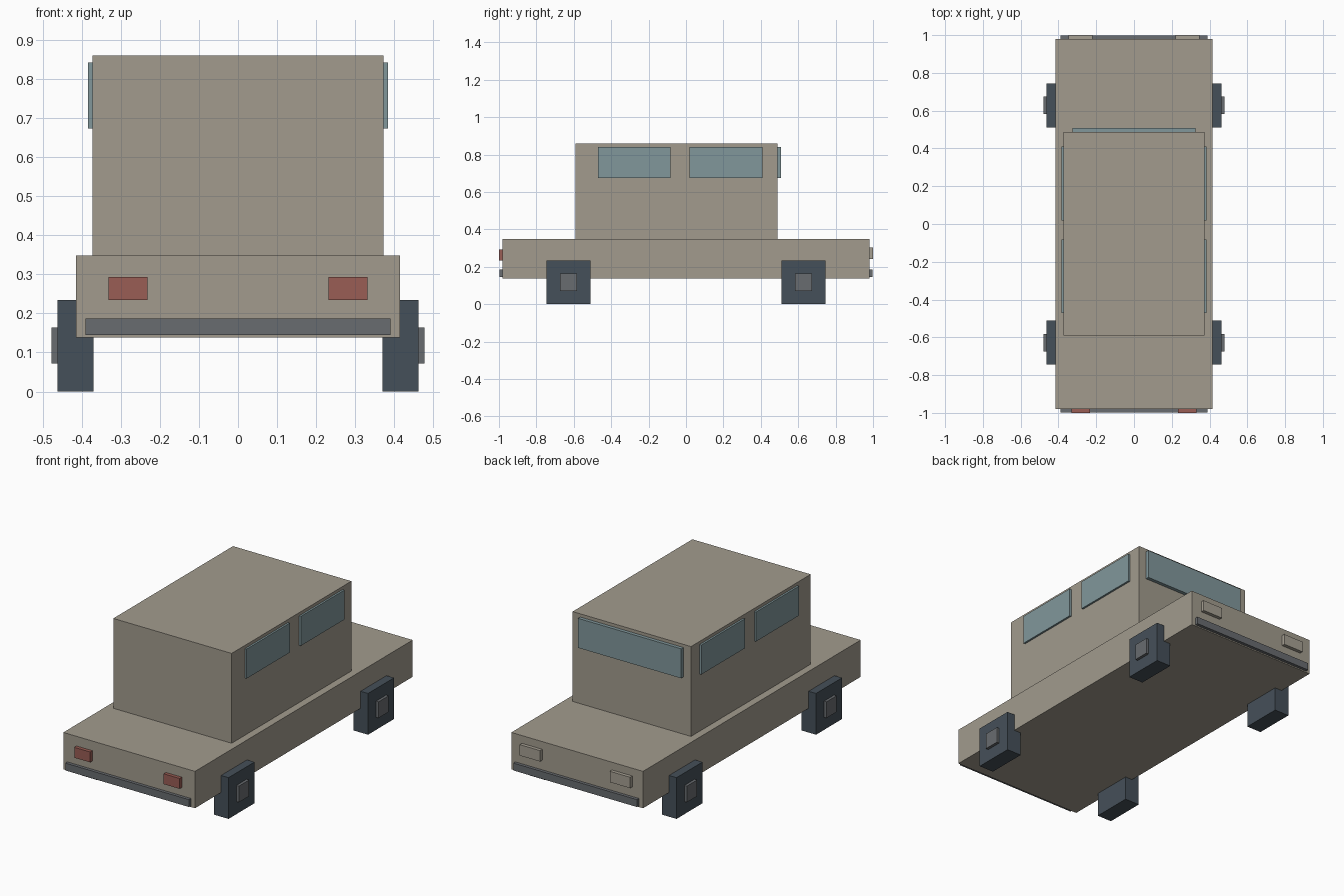
import bpy

if "Cube" in bpy.data.objects:
    bpy.data.objects.remove(bpy.data.objects["Cube"])


def material(name, rgb):
    m = bpy.data.materials.new(name)
    m.diffuse_color = (*rgb, 1)
    m.use_nodes = True
    m.node_tree.nodes["Principled BSDF"].inputs["Base Color"].default_value = m.diffuse_color
    return m


PAINT = material("paint", (0.36, 0.33, 0.27))
RUBBER = material("rubber", (0.06, 0.08, 0.10))
METAL = material("metal", (0.14, 0.15, 0.16))
GLASS = material("glass", (0.22, 0.31, 0.33))
RED = material("red_lens", (0.32, 0.11, 0.09))
LENS = material("clear_lens", (0.38, 0.35, 0.29))


def box(name, x, y, z, mat):
    """Box spanning the (min, max) range on each axis."""
    spans = [sorted(s) for s in (x, y, z)]
    bpy.ops.mesh.primitive_cube_add(size=1, location=[(a + b) / 2 for a, b in spans])
    ob = bpy.context.object
    ob.name = name
    ob.scale = [b - a for a, b in spans]
    bpy.ops.object.transform_apply(location=False, rotation=False, scale=True)
    ob.data.materials.append(mat)
    return ob


# Lower body and cabin
box("body", (-0.415, 0.415), (-0.98, 0.98), (0.138, 0.348), PAINT)
box("cabin", (-0.373, 0.373), (-0.59, 0.488), (0.348, 0.86), PAINT)

# Single window across the +y end of the cabin
box("end_window", (-0.325, 0.325), (0.486, 0.508), (0.674, 0.842), GLASS)

# Bumpers at both ends
for end, s in (("front", -1), ("back", 1)):
    box(end + "_bumper", (-0.39, 0.39), (s * 0.975, s * 0.998), (0.145, 0.187), METAL)

for side, s in (("left", -1), ("right", 1)):
    # Side windows
    for pos, y in (("front", (-0.47, -0.082)), ("back", (0.018, 0.41))):
        box(f"{side}_{pos}_window", (s * 0.371, s * 0.384), y, (0.674, 0.842), GLASS)

    # Lamps
    box(side + "_red_lamp", (s * 0.232, s * 0.332), (-1.0, -0.975), (0.234, 0.293), RED)
    box(side + "_clear_lamp", (s * 0.22, s * 0.348), (0.975, 1.0), (0.242, 0.304), LENS)

    # Square wheels with hubs
    for pos, y in (("front", -0.628), ("back", 0.628)):
        box(f"{side}_{pos}_wheel", (s * 0.37, s * 0.462), (y - 0.117, y + 0.117), (0, 0.235), RUBBER)
        box(f"{side}_{pos}_hub", (s * 0.455, s * 0.478), (y - 0.046, y + 0.046), (0.072, 0.164), METAL)
